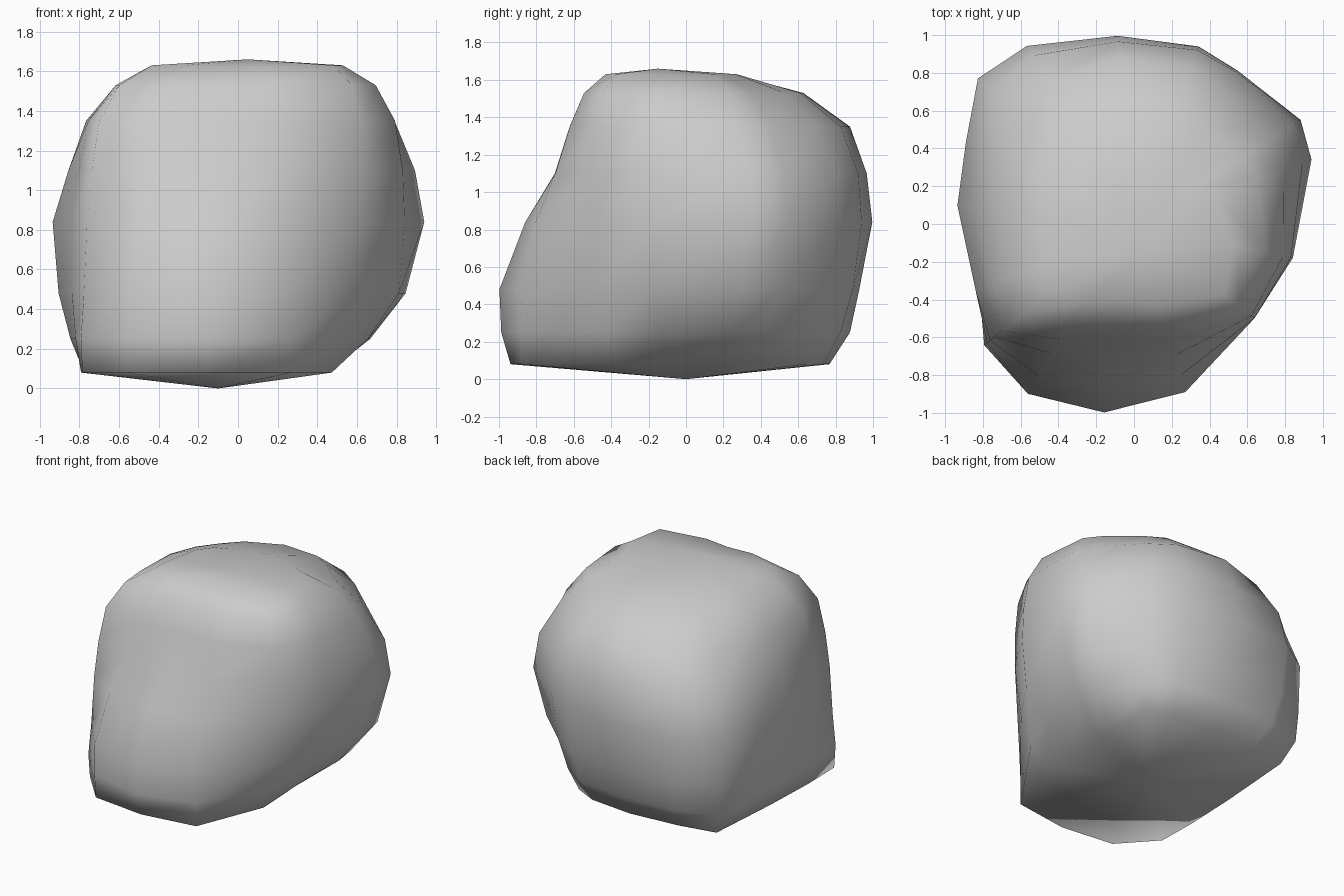
import bpy, bmesh, math

# Directions of the boulder's corners, in degrees from +x
ANGLES = [-12, 20, 32, 56, 70, 95, 121, 137, 154, 174, 203, 219, 238, 261, 287, 322]

# Boulder cross-sections: height, then the radius in each direction
SECTIONS = [
    (0.08, [.46, .46, .51, .78, .78, .77, .86, 1.0, .84, .78, .86, 1.01, 1.05, .95, .92, .60]),
    (0.25, [.67, .71, .76, .86, .88, .88, .99, 1.1, .92, .85, .89, 1.02, 1.06, 1.0, .92, .70]),
    (0.48, [.83, .90, .95, .93, .95, .93, 1.06, 1.12, .97, .91, .91, 1.0, 1.06, 1.01, .93, .77]),
    (0.84, [.86, 1.0, 1.04, .98, 1.0, 1.0, 1.10, 1.13, .99, .94, .91, .98, .95, .87, .84, .81]),
    (1.10, [.85, .95, 1.0, .97, .98, .97, 1.04, 1.03, .91, .86, .87, .95, .81, .71, .73, .81]),
    (1.35, [.81, .84, .85, .85, .88, .88, .88, .82, .78, .77, .82, .90, .72, .63, .65, .79]),
    (1.53, [.71, .70, .67, .64, .65, .63, .60, .58, .59, .61, .67, .77, .62, .54, .57, .73]),
    (1.63, [.54, .46, .38, .32, .29, .25, .25, .27, .33, .38, .46, .56, .49, .41, .45, .61]),
]

bm = bmesh.new()
n = len(ANGLES)
rings = [[bm.verts.new((r * math.cos(math.radians(a)), r * math.sin(math.radians(a)), z))
          for a, r in zip(ANGLES, radii)] for z, radii in SECTIONS]

# Side walls
for low, high in zip(rings, rings[1:]):
    for i in range(n):
        j = (i + 1) % n
        bm.faces.new((low[i], low[j], high[j], high[i]))

# Shallow pointed underside and domed top
base = bm.verts.new((-0.1, 0, 0))
peak = bm.verts.new((0.05, -0.15, 1.66))
for i in range(n):
    j = (i + 1) % n
    bm.faces.new((rings[0][j], rings[0][i], base))
    bm.faces.new((rings[-1][i], rings[-1][j], peak))

bmesh.ops.recalc_face_normals(bm, faces=bm.faces)
for f in bm.faces:
    f.smooth = True

mesh = bpy.data.meshes.new("boulder")
bm.to_mesh(mesh)
bm.free()
boulder = bpy.data.objects.new("boulder", mesh)
bpy.context.collection.objects.link(boulder)
